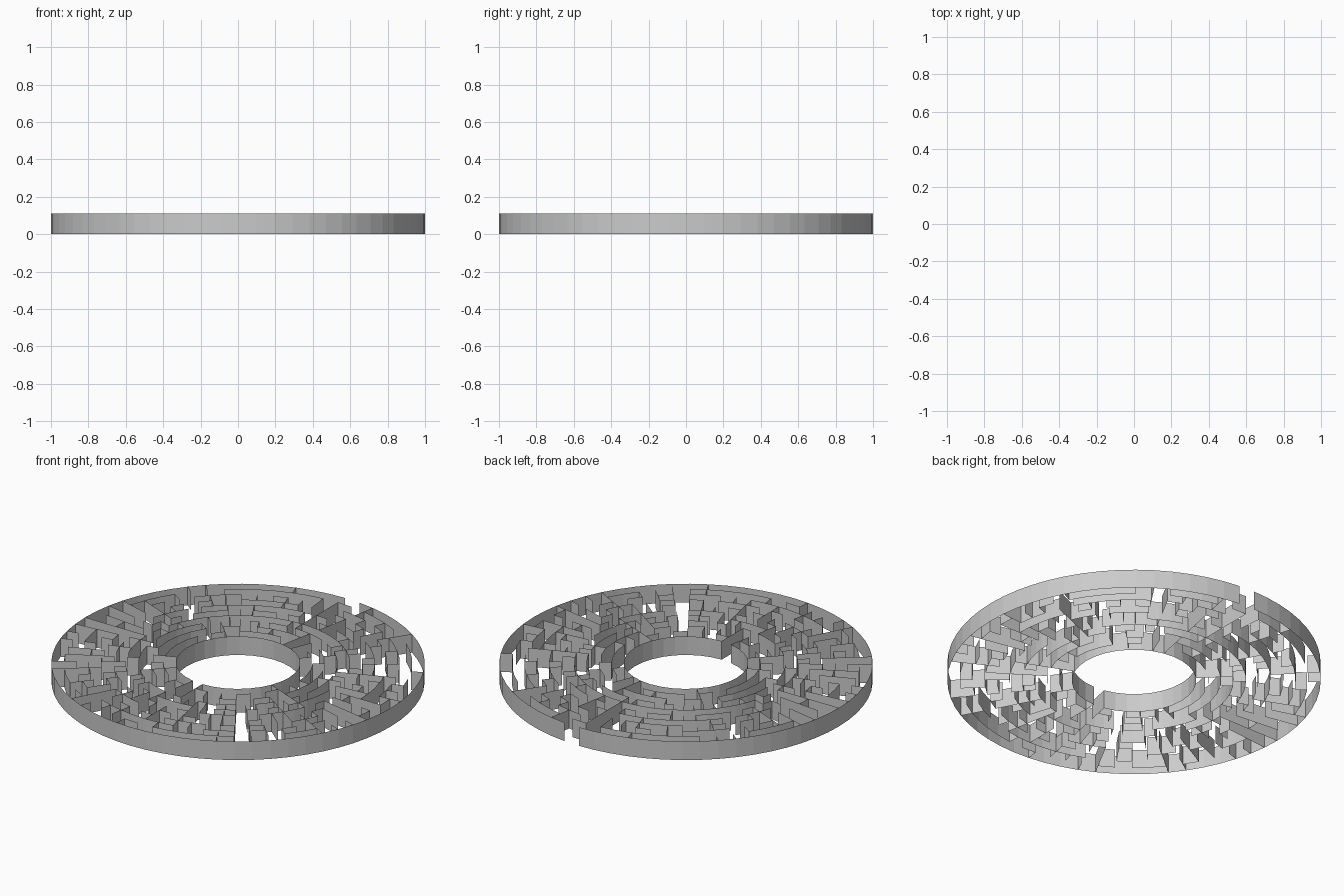
import bpy, math, random

if "Cube" in bpy.data.objects:
    bpy.data.objects.remove(bpy.data.objects["Cube"])

random.seed(7)
N, RINGS, INNER, HEIGHT = 64, 10, 5, 0.11      # sectors, rings, inner radius in ring widths
DR = 1 / (INNER + RINGS)

# Sectors run clockwise from +y; the three innermost rings have double-width cells
def step(ring):
    return 2 if ring < 3 else 1

def cell(ring, k):
    k %= N
    return ring, k - k % step(ring)

def point(level, k, z):
    a, r = 2 * math.pi * k / N, (INNER + level) * DR
    return (r * math.sin(a), r * math.cos(a), z)

# Readable walls. Arcs: (level, first sector, sector count)
ARCS = [(9, 0, 1), (8, 1, 2), (7, 1, 1), (6, 0, 1), (5, 1, 1), (7, 3, 1), (6, 3, 1),
        (9, 3, 2), (8, 4, 1), (8, 6, 5), (9, 7, 4), (9, 17, 1), (3, 23, 1), (4, 24, 1),
        (4, 30, 4), (8, 30, 6), (9, 27, 4), (9, 32, 1), (8, 46, 1), (7, 48, 1),
        (9, 58, 5), (7, 59, 3), (6, 60, 3), (4, 53, 19), (2, 60, 6), (1, 62, 2),
        (3, 0, 4), (2, 12, 8), (3, 13, 5), (1, 44, 6), (2, 46, 8), (4, 44, 4),
        (7, 13, 3), (6, 34, 3), (7, 40, 2), (4, 16, 4)]
# Spokes: (sector, from level, to level)
SPOKES = [(0, 4, 9), (2, 8, 10), (2, 4, 7), (3, 7, 8), (4, 6, 7), (4, 8, 9), (6, 7, 10),
          (11, 9, 10), (12, 4, 8), (15, 8, 10), (16, 5, 9), (17, 8, 9), (18, 8, 9),
          (20, 0, 4), (21, 6, 10), (22, 2, 7), (24, 3, 4), (25, 4, 5), (27, 8, 10),
          (30, 3, 8), (31, 8, 9), (32, 0, 3), (32, 6, 8), (33, 9, 10), (37, 7, 9),
          (43, 5, 9), (44, 7, 9), (47, 8, 10), (48, 5, 10), (49, 7, 9), (50, 7, 10),
          (51, 7, 10), (54, 8, 9), (56, 0, 3), (61, 7, 8), (63, 7, 9), (2, 0, 2), (62, 1, 2)]
known = {("arc", l, (k + i) % N) for l, k, n in ARCS for i in range(n)}
known |= {("spoke", l, k) for k, a, b in SPOKES for l in range(a, b)}

# Every possible inner wall with the two cells it parts
walls = []
for ring in range(RINGS):
    s = step(ring)
    for k in range(0, N, s):
        walls.append((("spoke", ring, k), cell(ring, k - 1), cell(ring, k)))
        if ring:
            walls.append((("arc", ring, k), cell(ring - 1, k), cell(ring, k)))

# Open walls until every cell is reached, leaving the known ones for last
walls.sort(key=lambda w: random.random() + (2 if w[0] in known else 0))
parent = {cell(r, k): cell(r, k) for r in range(RINGS) for k in range(N)}

def find(c):
    while parent[c] != c:
        c = parent[c]
    return c

standing = []
for wall, a, b in walls:
    ra, rb = find(a), find(b)
    if ra == rb:
        standing.append(wall)
    else:
        parent[ra] = rb

def build(name, segments):
    verts, faces = [], []
    for (l0, k0), (l1, k1) in segments:
        i = len(verts)
        verts += [point(l0, k0, 0), point(l1, k1, 0), point(l1, k1, HEIGHT), point(l0, k0, HEIGHT)]
        faces.append((i, i + 1, i + 2, i + 3))
    mesh = bpy.data.meshes.new(name)
    mesh.from_pydata(verts, [], faces)
    obj = bpy.data.objects.new(name, mesh)
    bpy.context.collection.objects.link(obj)

# Outer rim with its entrance, inner rim with its exit
build("outer_rim", [((RINGS, k), (RINGS, k + 1)) for k in range(1, N)])
build("inner_rim", [((0, k), (0, k + 2)) for k in range(0, N, 2) if k != 32])
# Maze walls between the rims
build("ring_walls", [((l, k), (l, k + step(l))) for t, l, k in standing if t == "arc"])
build("spoke_walls", [((l, k), (l + 1, k)) for t, l, k in standing if t == "spoke"])
